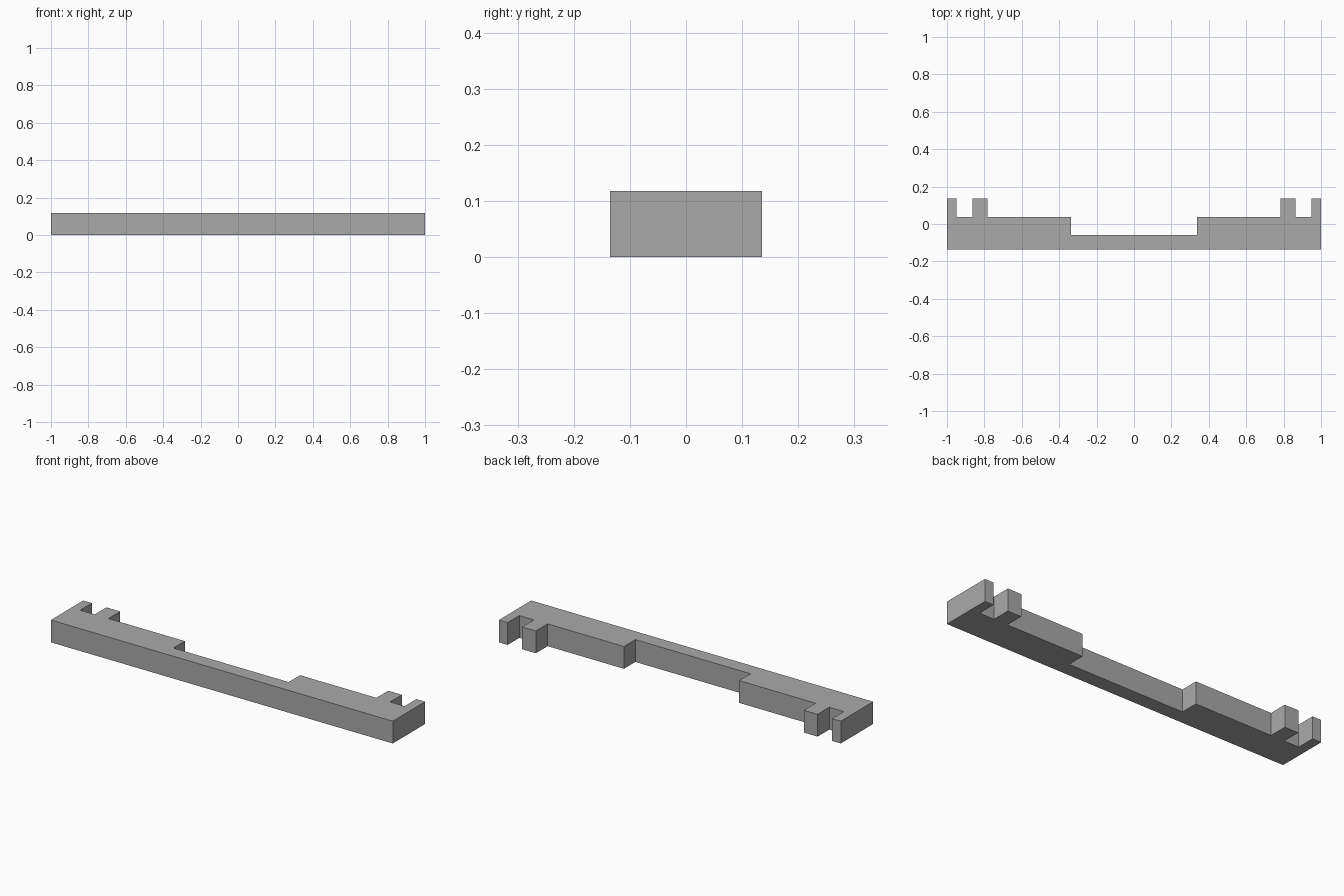
import bpy
import bmesh

cube = bpy.data.objects.get("Cube")
if cube:
    bpy.data.objects.remove(cube, do_unlink=True)

HEIGHT = 0.118
FRONT = -0.135

grey = bpy.data.materials.new("plain grey")
grey.use_nodes = True
colour = (0.4, 0.4, 0.4, 1)
grey.diffuse_color = colour
grey.node_tree.nodes["Principled BSDF"].inputs["Base Color"].default_value = colour

# Right-hand half of the stepped, notched back edge, from middle to end
half = [(0.337, -0.058), (0.337, 0.037), (0.784, 0.037), (0.784, 0.135),
        (0.864, 0.135), (0.864, 0.037), (0.949, 0.037), (0.949, 0.135),
        (1, 0.135), (1, FRONT)]

# Mirrored outline, counter-clockwise from above
outline = [(-x, y) for x, y in half] + half[::-1]

# Extrude the outline into a solid bar
bm = bmesh.new()
base = bm.faces.new([bm.verts.new((x, y, 0)) for x, y in outline])
top = bmesh.ops.extrude_face_region(bm, geom=[base], use_keep_orig=True)
bmesh.ops.translate(bm, vec=(0, 0, HEIGHT),
                    verts=[v for v in top["geom"] if isinstance(v, bmesh.types.BMVert)])
bmesh.ops.recalc_face_normals(bm, faces=bm.faces)

mesh = bpy.data.meshes.new("notched_bar")
bm.to_mesh(mesh)
bm.free()
mesh.materials.append(grey)
bpy.context.collection.objects.link(bpy.data.objects.new("notched_bar", mesh))
